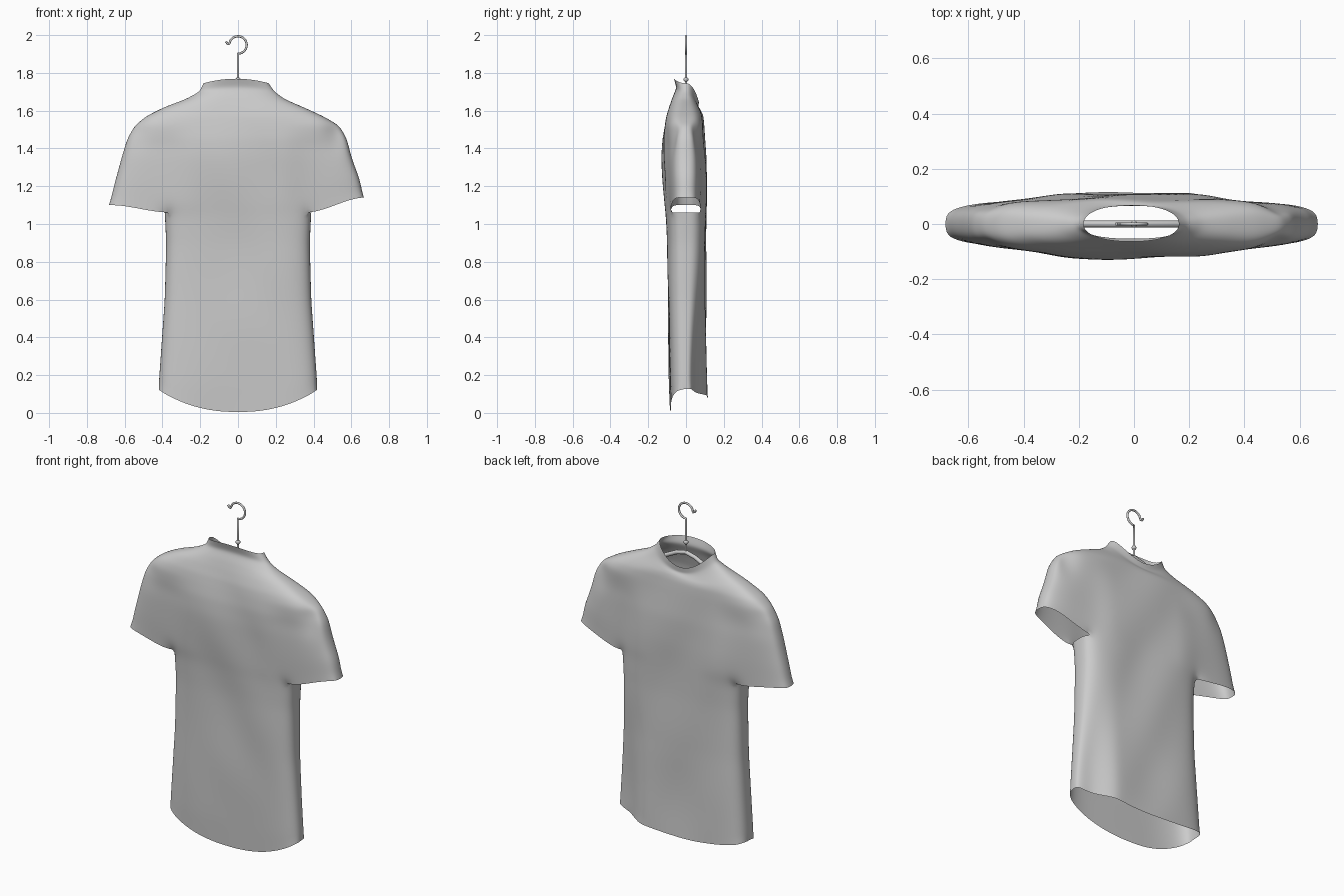
import bpy, bmesh
from math import sin, cos, pi, exp, radians
from mathutils import Vector, noise

if "Cube" in bpy.data.objects:
    bpy.data.objects.remove(bpy.data.objects["Cube"])

M, K, S, L, SUB = 16, 9, 8, 30, 4   # torso, sleeve, side columns; body rows; rows per section

# z, left x, right x, front y, back y of the yoke and sleeves
UPPER = [(1.06, -.685, .668, -.108, .105), (1.2, -.655, .645, -.115, .108),
         (1.35, -.62, .605, -.12, .107), (1.45, -.59, .58, -.117, .10),
         (1.52, -.55, .54, -.108, .095), (1.57, -.49, .455, -.10, .09),
         (1.62, -.39, .345, -.085, .082), (1.66, -.28, .25, -.07, .075),
         (1.70, -.205, .195, -.05, .065), (1.745, -.183, .163, -.064, .068)]
# z, half width, front y, back y of the body
LOWER = [(0, .415, -.083, .118), (.15, .42, -.088, .115), (.6, .388, -.094, .103),
         (.9, .38, -.098, .102), (1.06, .388, -.106, .105)]


def step(a, b, x):
    t = min(1, max(0, (x - a) / (b - a)))
    return t * t * (3 - 2 * t)


def bump(x, c, w):
    return exp(-((x - c) / w) ** 2)


def sample(table, z):
    for p, q in zip(table, table[1:]):
        if z <= q[0]:
            t = max(0, (z - p[0]) / (q[0] - p[0]))
            return [a + (b - a) * t for a, b in zip(p, q)]
    return list(table[-1])


def rim(s, n):
    return max(0, 1 - abs(s) ** n) ** (1 / n)


def folds(x, z, back):
    # soft diagonal drape
    n = noise.noise(Vector((x * 3 + z * 1.8, z * 1.8 - x * 1.2, 5 * back + 1.3)))
    fade = 1 - step(1.55, 1.7, z)
    return fade * (.012 * n + .003 * sin(14 * x + 9 * z + 2 * back))


def lower_point(s, t, row):
    # s: -1..1 across, t: -1 front .. 1 back
    hem = (.005 + .115 * abs(s) ** 2.3) if t < 0 else (.08 + .045 * s * s)
    if abs(s) > .935:
        hem = .115 + .012 * step(-.7, 0, t)
    z = hem + (1.06 - hem) * row / L
    _, w, yf, yb = sample(LOWER, z)
    x = s * w
    y = -yf * t if t < 0 else yb * t
    if t > 0:   # pulled-in corner of the back hem
        y *= 1 - .55 * step(.2, .36, x) * (1 - step(.15, 1.0, z))
    if abs(s) <= .935:
        y += folds(x, z, t > 0) * (1 - s * s)
    return x, (y if t > 0 else -abs(y) if t < 0 else 0), z


def upper_point(i, back, row):
    k, f = divmod(row, SUB)
    k2 = min(k + 1, len(UPPER) - 1)
    z, xl, xr, yf, yb = [a + (b - a) * f / SUB for a, b in zip(UPPER[k], UPPER[k2])]
    xc, w = (xl + xr) / 2, (xr - xl) / 2
    a = min(.362, .62 * w)
    j, sg = abs(i), (1 if i >= 0 else -1)
    d = a * j / M if j <= M else a + (w - a) * sin((j - M) / K * pi / 2)
    s = d / w * sg
    x = xc + s * w
    n = 3.6 - 1.4 * step(1.5, 1.74, z)
    y = (yb if back else yf) * rim(s, n)
    low = 1 - step(1.4, 1.55, z)
    y *= 1 - .17 * step(.22, .42, abs(x)) * low
    y *= 1 - .4 * bump(x, .52, .04) * bump(z, 1.5, .1)
    y *= 1 - .2 * bump(x, -.53, .04) * bump(z, 1.5, .08)
    y += folds(x, z, back) * (1 - s * s)
    # tilted cuffs and neckline
    z += (.08 if x > 0 else .04) * step(.36, .67, abs(x)) * (1 - step(1.06, 1.4, z))
    neck = step(1.55, 1.745, z) * (1 - s * s)
    z += neck * (-.10 if back else .024)
    return x, y, z


# shirt: one open shell, body and sleeves sharing the armpit row
bm = bmesh.new()
verts = {}
E = M + K
TOP = SUB * (len(UPPER) - 1)


def vert(kind, i, back, row):
    if kind == 'up' and row == 0 and abs(i) <= M:
        kind, row = 'low', L
    if kind == 'up' and abs(i) == E:
        back = 0
    if kind == 'side' and i in (0, S):      # strip edges belong to the panels
        kind, i, back = 'low', (M if back else -M), int(i == S)
    key = (kind, i, back, row)
    if key not in verts:
        if kind == 'up':
            co = upper_point(i, back, row)
        elif kind == 'low':
            s = .93 * i / M
            co = lower_point(s, rim(s, 4) * (1 if back else -1), row)
        else:
            t = rim(.93, 4) * (2 * i / S - 1)
            co = lower_point(rim(t, 4) * (1 if back else -1), t, row)
        verts[key] = bm.verts.new(co)
    return verts[key]


def strip(kind, i0, i1, back, rows):
    for r in range(rows):
        for i in range(i0, i1):
            bm.faces.new([vert(kind, i, back, r), vert(kind, i + 1, back, r),
                          vert(kind, i + 1, back, r + 1), vert(kind, i, back, r + 1)])


for back in (0, 1):
    strip('low', -M, M, back, L)
    strip('up', -E, E, back, TOP)
    strip('side', 0, S, back, L)
bmesh.ops.recalc_face_normals(bm, faces=bm.faces)
for _ in range(3):
    inner = [v for v in bm.verts if not v.is_boundary]
    bmesh.ops.smooth_vert(bm, verts=inner, factor=.5, use_axis_x=True, use_axis_y=True, use_axis_z=True)
mesh = bpy.data.meshes.new("shirt")
bm.to_mesh(mesh)
bm.free()
mesh.shade_smooth()
shirt = bpy.data.objects.new("shirt", mesh)
bpy.context.collection.objects.link(shirt)
sub = shirt.modifiers.new("smooth", 'SUBSURF')
sub.levels = sub.render_levels = 1


def wire(name, pts, radius):
    cu = bpy.data.curves.new(name, 'CURVE')
    cu.dimensions = '3D'
    cu.bevel_depth, cu.bevel_resolution, cu.use_fill_caps = radius, 3, True
    sp = cu.splines.new('POLY')
    sp.points.add(len(pts) - 1)
    for p, (x, z) in zip(sp.points, pts):
        p.co = (x, 0, z, 1)
    sp.use_smooth = True
    ob = bpy.data.objects.new(name, cu)
    bpy.context.collection.objects.link(ob)


# hanger hook, arms and cross bar
arc = [(.046 * cos(radians(a)), 1.948 + .046 * sin(radians(a))) for a in range(-90, 171, 13)]
wire("hanger_hook", [(0, 1.70), (0, 1.80), (0, 1.90)] + arc + [(-.048, 1.952), (-.056, 1.955), (-.064, 1.967)], .006)
wire("hanger_arms", [(-.40, 1.50), (-.38, 1.53), (-.2, 1.62), (-.06, 1.69), (0, 1.705),
                     (.06, 1.69), (.2, 1.62), (.36, 1.53), (.38, 1.50)], .012)
wire("hanger_bar", [(-.39, 1.50), (.38, 1.50)], .008)
bpy.ops.mesh.primitive_uv_sphere_add(segments=16, ring_count=10, radius=.013, location=(0, 0, 1.765))
bpy.context.object.name = "hanger_knob"
bpy.ops.object.shade_smooth()
